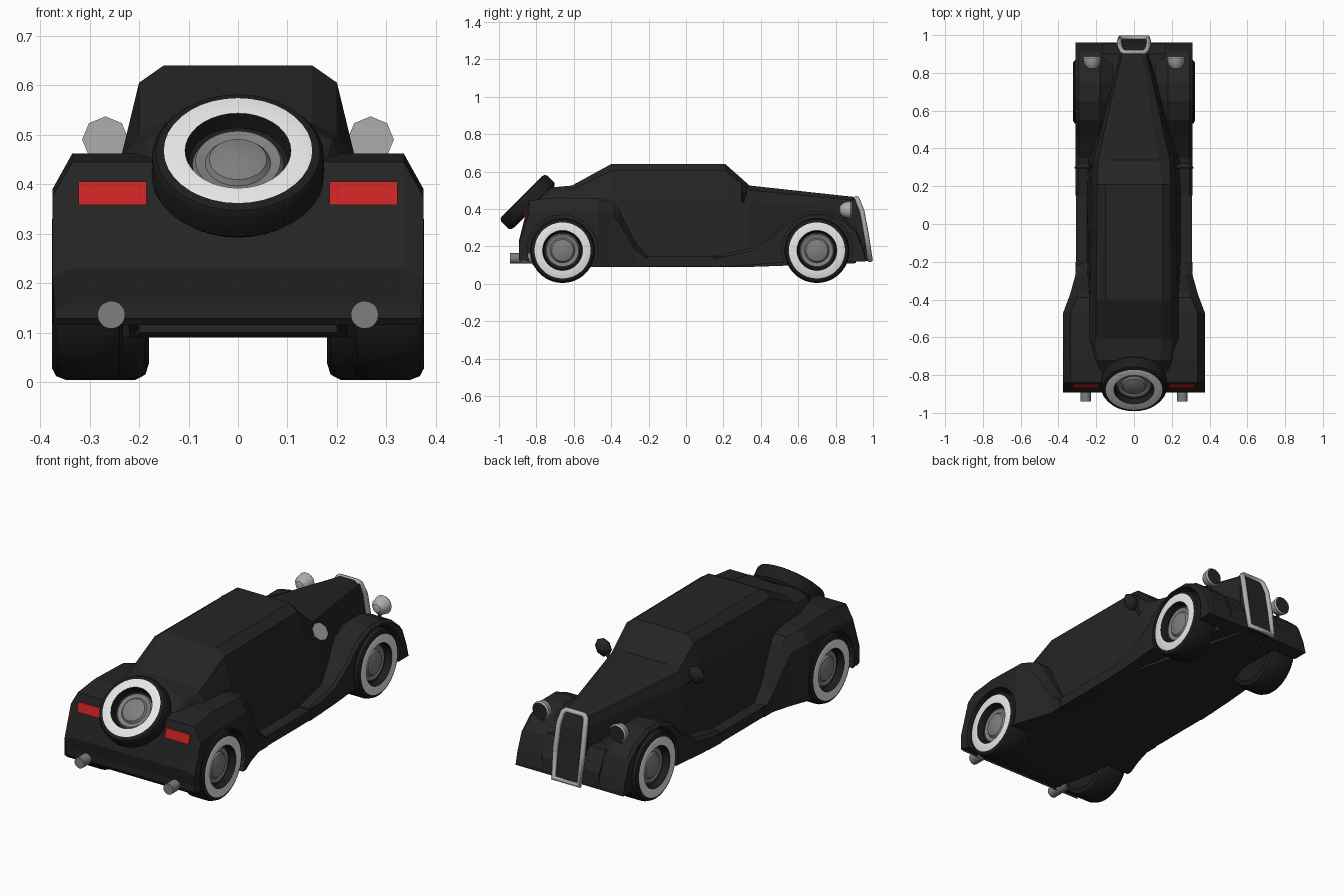
import bpy, bmesh, math
from mathutils import Vector

if "Cube" in bpy.data.objects:
    bpy.data.objects.remove(bpy.data.objects["Cube"])


def material(name, r, g, b):
    m = bpy.data.materials.new(name)
    m.diffuse_color = (r, g, b, 1)
    m.use_nodes = True
    m.node_tree.nodes["Principled BSDF"].inputs["Base Color"].default_value = m.diffuse_color
    return m


BLACK = material("body_black", .018, .018, .018)
RUBBER = material("tyre_black", .012, .012, .012)
WHITE = material("whitewall", .82, .82, .82)
STEEL = material("hub_grey", .21, .21, .21)
CHROME = material("chrome_grey", .42, .42, .42)
RED = material("tail_red", .6, .017, .017)


def finish(name, bm, mats, smooth=False):
    bmesh.ops.remove_doubles(bm, verts=bm.verts, dist=1e-5)
    bmesh.ops.recalc_face_normals(bm, faces=bm.faces)
    me = bpy.data.meshes.new(name)
    bm.to_mesh(me)
    bm.free()
    for m in mats:
        me.materials.append(m)
    ob = bpy.data.objects.new(name, me)
    bpy.context.collection.objects.link(ob)
    if smooth:
        bpy.ops.object.select_all(action='DESELECT')
        ob.select_set(True)
        bpy.context.view_layer.objects.active = ob
        bpy.ops.object.shade_smooth_by_angle(angle=math.radians(35))
    return ob


def skin(bm, rings):
    """Bridge equal closed rings and cap the ends."""
    vs = [[bm.verts.new(p) for p in ring] for ring in rings]
    n = len(vs[0])
    for a, b in zip(vs, vs[1:]):
        for i in range(n):
            bm.faces.new((a[i], a[(i + 1) % n], b[(i + 1) % n], b[i]))
    bm.faces.new(vs[0])
    bm.faces.new(vs[-1])


def loft(name, sections, mat):
    """Sections are (y, right half outline from bottom to top)."""
    bm = bmesh.new()
    skin(bm, [[(x, y, z) for x, z in half] + [(-x, y, z) for x, z in reversed(half)]
              for y, half in sections])
    return finish(name, bm, [mat])


def prism(name, prof, x0, x1, mat):
    """Side profile (y, z) extruded across x."""
    bm = bmesh.new()
    skin(bm, [[(x, y, z) for y, z in prof] for x in (x0, x1)])
    return finish(name, bm, [mat])


def lathe(name, prof, bands, mats, loc, axis, n=36, smooth=True):
    """Profile (radius, distance along axis); bands give each segment's material."""
    bm = bmesh.new()
    rings = [[bm.verts.new((r * math.cos(k * math.tau / n), r * math.sin(k * math.tau / n), t))
              for k in range(n)] for r, t in prof]
    for a, b, mi in zip(rings, rings[1:], bands):
        for i in range(n):
            bm.faces.new((a[i], a[(i + 1) % n], b[(i + 1) % n], b[i])).material_index = mi
    bmesh.ops.dissolve_degenerate(bm, dist=1e-6, edges=bm.edges)
    ob = finish(name, bm, mats, smooth)
    ob.location = loc
    ob.rotation_mode = 'QUATERNION'
    ob.rotation_quaternion = Vector(axis).to_track_quat('Z', 'Y')
    return ob


def tube(name, pts, radius, mat, closed=False):
    cu = bpy.data.curves.new(name, 'CURVE')
    cu.dimensions = '3D'
    cu.bevel_depth = radius
    cu.bevel_resolution = 1
    cu.use_fill_caps = True
    sp = cu.splines.new('POLY')
    sp.points.add(len(pts) - 1)
    for p, co in zip(sp.points, pts):
        p.co = (*co, 1)
    sp.use_cyclic_u = closed
    cu.materials.append(mat)
    ob = bpy.data.objects.new(name, cu)
    bpy.context.collection.objects.link(ob)
    bpy.ops.object.select_all(action='DESELECT')
    ob.select_set(True)
    bpy.context.view_layer.objects.active = ob
    bpy.ops.object.convert(target='MESH')


def cut_arches(ob, y, x0, radius):
    """Cut round wheel arches on both sides."""
    for s in (1, -1):
        c = lathe("arch_cutter", [(0, 0), (radius, 0), (radius, .3), (0, .3)], [0] * 3,
                  [BLACK], (s * x0, y, .18), (s, 0, 0), 32, False)
        c.hide_render = True
        mod = ob.modifiers.new("arch", 'BOOLEAN')
        mod.object = c
        mod.operation = 'DIFFERENCE'
        mod.solver = 'EXACT'
        bpy.context.view_layer.objects.active = ob
        bpy.ops.object.modifier_apply(modifier=mod.name)
        bpy.data.objects.remove(c)


# Cabin and tapered hood
loft("cabin_and_hood", [
    (-.82, [(.20, .1), (.20, .37), (.17, .42), (.13, .44)]),
    (-.72, [(.21, .09), (.215, .43), (.19, .49), (.14, .515)]),
    (-.61, [(.235, .09), (.235, .46), (.20, .50), (.15, .525)]),
    (-.40, [(.25, .09), (.235, .46), (.20, .605), (.15, .64)]),
    (.21, [(.25, .09), (.225, .46), (.195, .605), (.15, .64)]),
    (.34, [(.25, .09), (.215, .44), (.19, .50), (.13, .525)]),
    (.91, [(.075, .11), (.072, .40), (.062, .445), (.04, .463)])], BLACK)

# Rear body with flared fenders
rear = [(-.20, .31, .13, .14, .09), (-.27, .31, .18, .22, .09), (-.36, .335, .33, .40, .09),
        (-.39, .345, .37, .435, .09), (-.47, .375, .39, .455, .09), (-.70, .375, .39, .462, .09),
        (-.84, .375, .375, .445, .12), (-.893, .375, .215, .23, .13), (-.88, .37, .15, .16, .115)]
body = loft("rear_body", [(y, [(w, zb), (w, zs), (w - .04, zt), (.2, zt)])
                          for y, w, zs, zt, zb in rear], BLACK)
cut_arches(body, -.66, .22, .188)

# Front fenders and apron
front = [(.15, .15, .09), (.35, .19, .1), (.47, .27, .11), (.55, .345, .115), (.65, .387, .12),
         (.75, .387, .12), (.84, .35, .12), (.91, .29, .12), (.945, .2, .12), (.96, .14, .12)]
fender = loft("front_fenders", [(y, [(.31, zb), (.31, zt - .015), (.295, zt), (.18, zt),
                                     (.11, max(zt * .85, .14))]) for y, zt, zb in front], BLACK)
cut_arches(fender, .70, .17, .188)
prism("front_apron", [(.8, .12), (.8, .3), (.9, .3), (.955, .2), (.96, .12)], -.305, .305, BLACK) \
    .scale = (.55, 1, 1)

# Floor with running boards
prism("running_boards", [(-.4, .092), (.25, .092), (.35, .11), (.35, .16), (.15, .145), (-.4, .145)],
      -.308, .308, BLACK)

# Wheels and spare
def wheel(name, loc, axis, h):
    prof = [(0, .1 - h), (.10, -h * .8), (.14, -h), (.163, -h * .9), (.174, -h * .6), (.174, h * .6),
            (.166, h * .88), (.15, h), (.107, h), (.10, h - .035), (.092, h - .04), (.086, h - .03),
            (.066, h - .035), (.058, h - .025), (.03, h - .017), (0, h - .015)]
    prof[0] = (0, -h * .8)
    lathe(name, prof, [0] * 7 + [1] + [0] * 2 + [2] * 5, [RUBBER, WHITE, STEEL], loc, axis)


for s, side in ((1, "right"), (-1, "left")):
    wheel("rear_wheel_" + side, (s * .304, -.66, .178), (s, 0, 0), .072)
    wheel("front_wheel_" + side, (s * .252, .70, .178), (s, 0, 0), .072)

    # Headlight bowl with dark lens and stand
    lathe("headlight_" + side, [(0, -.04), (.022, -.034), (.042, -.01), (.048, .022), (.042, .03), (0, .03)],
          [0, 0, 0, 0, 1], [CHROME, BLACK], (s * .222, .857, .395), (0, 1, 0), 14)
    tube("headlight_stand_" + side, [(s * .222, .85, .33), (s * .222, .85, .37)], .01, BLACK)

    # Door mirror, bright face toward the tail
    lathe("mirror_" + side, [(0, -.028), (.025, -.02), (.047, 0), (.047, .006), (0, .006)],
          [0, 0, 0, 1], [BLACK, CHROME], (s * .268, .30, .49), (0, -1, 0), 8, False)
    tube("mirror_arm_" + side, [(s * .262, .308, .48), (s * .20, .30, .425)], .009, BLACK)

    # Exhaust and tail lamp
    lathe("exhaust_" + side, [(0, 0), (.028, 0), (.028, .12), (0, .12)], [0] * 3, [STEEL],
          (s * .256, -.82, .136), (0, -1, 0), 20)
    prism("tail_lamp_" + side, [(-.845, .405), (-.856, .405), (-.868, .358), (-.855, .358)],
          s * .185, s * .322, RED)

wheel("spare_wheel", (0, -.846, .436), (0, -1, 1), .045)

# Grille with bright frame
prism("grille_panel", [(.89, .45), (.915, .45), (.94, .38), (.96, .25), (.978, .122), (.89, .122)],
      -.07, .07, BLACK)
half = [(.074, .985, .125), (.078, .963, .27), (.075, .94, .39), (.066, .918, .445), (.05, .91, .457)]
tube("grille_frame", half + [(-x, y, z) for x, y, z in reversed(half)], .014, CHROME, True)
